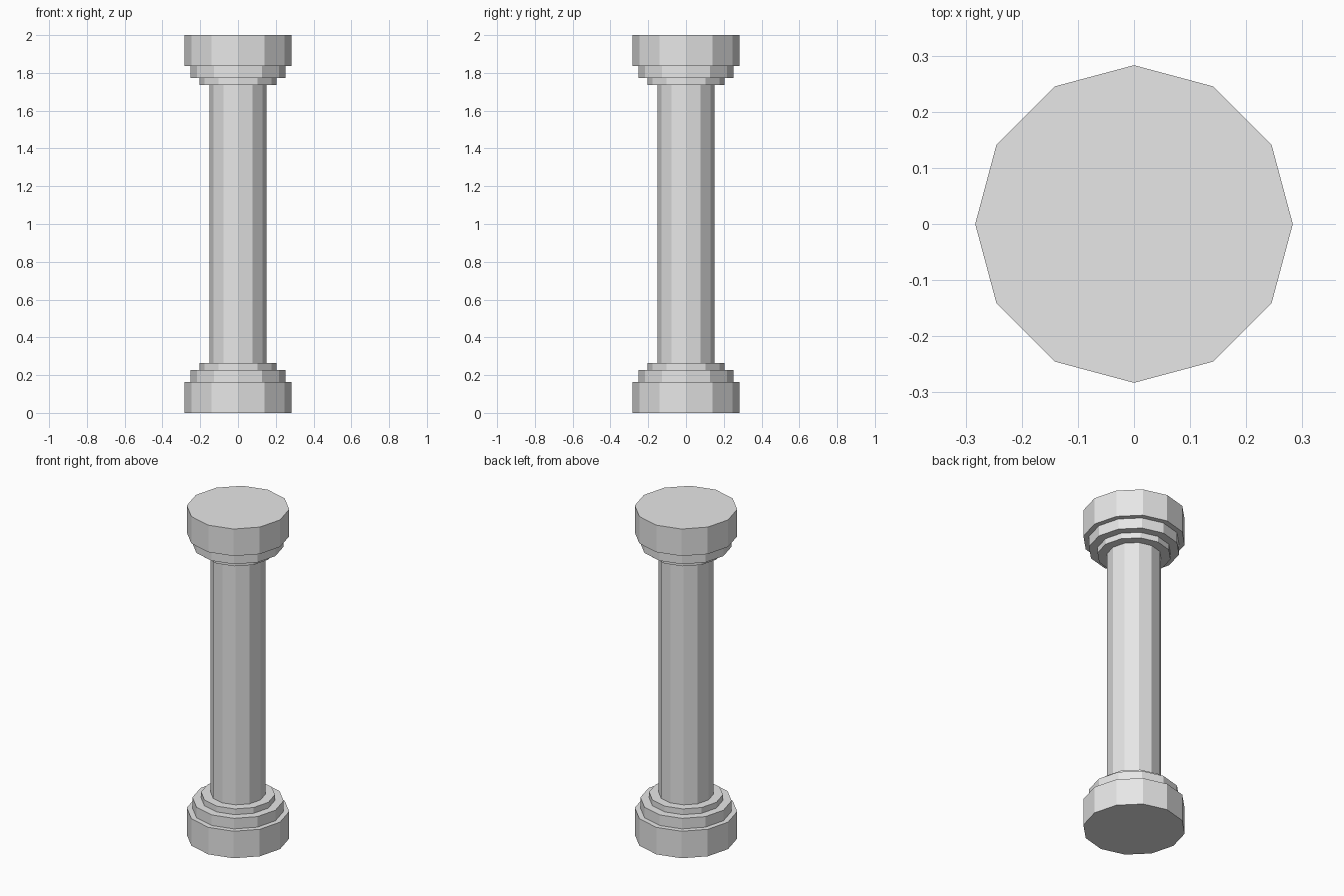
import bpy

cube = bpy.data.objects.get("Cube")
if cube:
    bpy.data.objects.remove(cube, do_unlink=True)

SIDES = 12
HEIGHT = 2.0

# Plain stone colour
stone = bpy.data.materials.new("light_grey_stone")
stone.use_nodes = True
grey = (0.8, 0.8, 0.8, 1.0)
stone.diffuse_color = grey
for node in stone.node_tree.nodes:
    if node.type == "BSDF_PRINCIPLED":
        node.inputs["Base Color"].default_value = grey


def drum(name, radius, bottom, top):
    """Flat-sided upright drum between two heights."""
    bpy.ops.mesh.primitive_cylinder_add(
        vertices=SIDES, radius=radius, depth=top - bottom,
        location=(0, 0, (bottom + top) / 2))
    part = bpy.context.object
    part.name = name
    part.data.materials.append(stone)
    return part


# Stepped tiers, repeated upside down at the top of the column
tiers = [
    ("block", 0.283, 0.0, 0.164),
    ("middle_step", 0.252, 0.164, 0.228),
    ("collar", 0.204, 0.228, 0.263),
]
for name, radius, low, high in tiers:
    drum("base_" + name, radius, low, high)
    drum("capital_" + name, radius, HEIGHT - high, HEIGHT - low)

# Shaft between the two collars
collar_top = tiers[-1][3]
drum("shaft", 0.151, collar_top, HEIGHT - collar_top)
